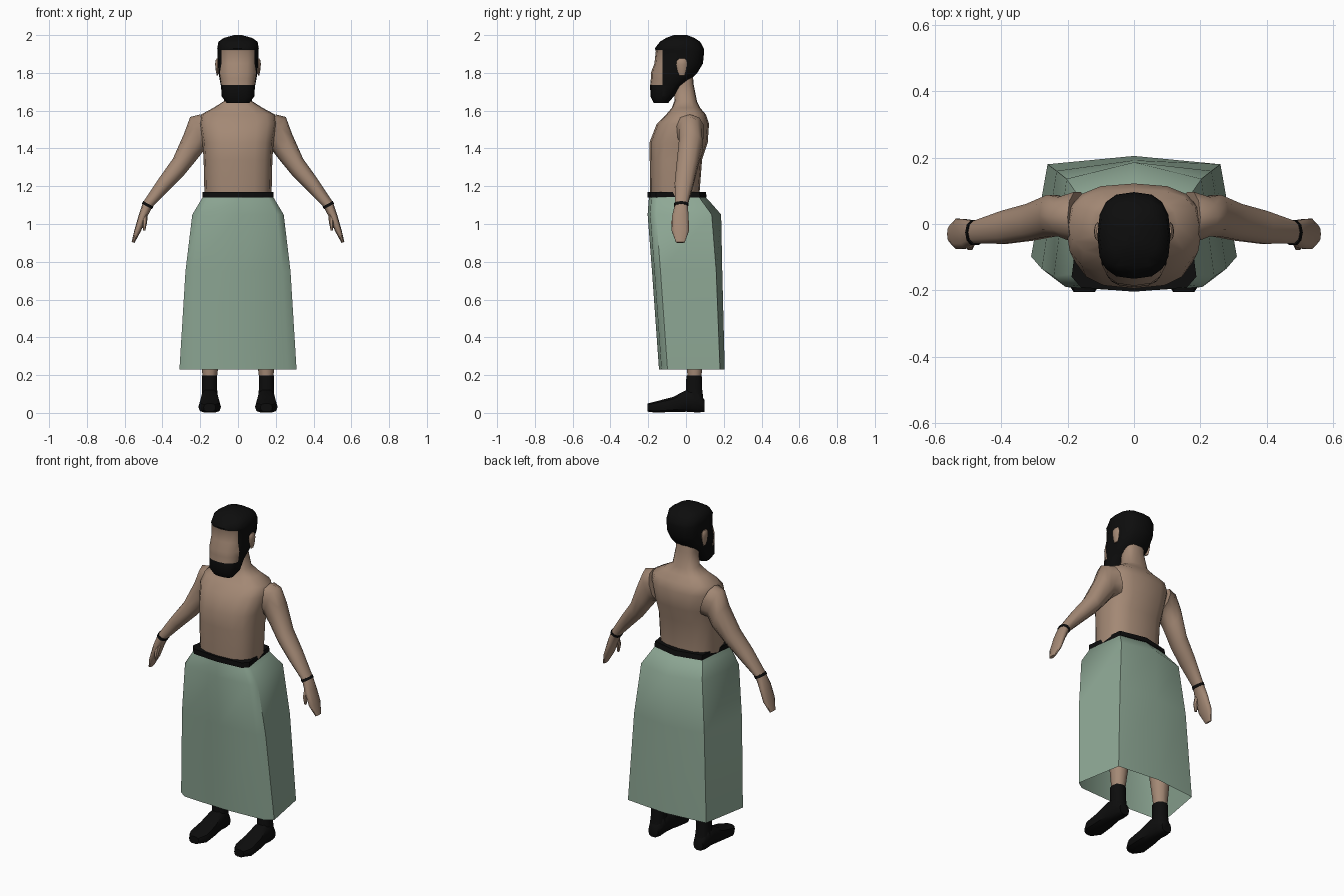
import bpy, bmesh, math
from mathutils import Vector


def material(name, rgb):
    m = bpy.data.materials.new(name)
    m.diffuse_color = (*rgb, 1)
    return m


SKIN = material("tan skin", (0.37, 0.25, 0.178))
BLACK = material("black", (0.004, 0.004, 0.004))
GREEN = material("sage cloth", (0.27, 0.39, 0.30))


def spow(v, p):
    return math.copysign(abs(v) ** p, v)


def ring(center, u, v, n=12, p=1.0):
    """Closed super-ellipse loop spanned by half axes u and v."""
    c, u, v = Vector(center), Vector(u), Vector(v)
    angles = [2 * math.pi * i / n for i in range(n)]
    return [c + u * spow(math.cos(a), p) + v * spow(math.sin(a), p) for a in angles]


def level(z, hw, yf, yb, n=16, p=0.75, x=0.0):
    return ring((x, (yf + yb) / 2, z), (hw, 0, 0), (0, (yb - yf) / 2, 0), n, p)


def loft(name, rings, mat, mirror=False, caps=True, angle=45, edit=None):
    bm = bmesh.new()
    loops = [[bm.verts.new(p) for p in r] for r in rings]
    for a, b in zip(loops, loops[1:]):
        n = len(a)
        for i in range(n):
            bm.faces.new((a[i], a[(i + 1) % n], b[(i + 1) % n], b[i]))
    if caps:
        bm.faces.new(loops[0][::-1])
        bm.faces.new(loops[-1])
    bmesh.ops.recalc_face_normals(bm, faces=bm.faces)
    if edit:
        edit(bm)
    me = bpy.data.meshes.new(name)
    bm.to_mesh(me)
    bm.free()
    ob = bpy.data.objects.new(name, me)
    bpy.context.collection.objects.link(ob)
    me.materials.append(mat)
    if edit:
        me.materials.append(SKIN)
    bpy.ops.object.select_all(action='DESELECT')
    ob.select_set(True)
    bpy.context.view_layer.objects.active = ob
    bpy.ops.object.shade_smooth_by_angle(angle=math.radians(angle))
    if mirror:
        ob.modifiers.new("mirror", 'MIRROR')
    return ob


# Torso and neck
loft("torso", [level(*r) for r in (
    (1.10, .170, -.185, .070), (1.17, .178, -.190, .072), (1.34, .182, -.192, .085),
    (1.43, .188, -.194, .115), (1.53, .205, -.155, .122), (1.58, .195, -.105, .105),
    (1.615, .130, -.075, .075), (1.65, .075, -.062, .058), (1.74, .062, -.062, .040),
    (1.82, .060, -.060, .035))], SKIN, angle=60)

# Arms: outer x,z / inner x,z / y centre / y half depth
ARM = ((.200, 1.580, .140, 1.400, .020, .080), (.253, 1.567, .180, 1.390, .022, .062),
       (.285, 1.480, .215, 1.345, .025, .066), (.345, 1.345, .285, 1.260, .005, .058),
       (.420, 1.240, .360, 1.185, -.010, .052), (.503, 1.115, .455, 1.088, -.025, .035),
       (.525, 1.050, .485, 1.030, -.030, .046), (.548, .970, .515, .960, -.030, .048),
       (.563, .905, .548, .900, -.030, .024))


def arm_ring(ox, oz, ix, iz, y, ry, grow=0.0):
    u = Vector(((ox - ix) / 2, 0, (oz - iz) / 2))
    u += u.normalized() * grow
    return ring(((ox + ix) / 2, y, (oz + iz) / 2), u, (0, ry + grow, 0), 10, .9)


loft("arm", [arm_ring(*r) for r in ARM], SKIN, True, angle=60)
loft("thumb", [ring((x, y, z), (a, 0, 0), (0, b, 0), 6) for x, y, z, a, b in (
    (.492, -.045, 1.06, .014, .018), (.494, -.066, 1.01, .013, .015),
    (.497, -.068, .965, .006, .008))], SKIN, True)

# Wrist bands
loft("wrist_band", [arm_ring(.500, 1.120, .450, 1.093, -.025, .036, .003),
                    arm_ring(.506, 1.106, .458, 1.080, -.026, .036, .003)], BLACK, True)


# Head with hair and beard; the face area is cut out and coloured by position
def cut_face(bm):
    for co, no in (((0, -.125, 0), (0, 1, 0)), ((0, 0, 1.735), (0, 0, 1)),
                   ((0, 0, 1.92), (0, 0, 1))):
        bmesh.ops.bisect_plane(bm, geom=bm.verts[:] + bm.edges[:] + bm.faces[:],
                               plane_co=co, plane_no=no)
    for f in bm.faces:
        c = f.calc_center_median()
        if c.y < -.125 and 1.735 < c.z < 1.92:
            f.material_index = 1


loft("head", [level(*r) for r in (
    (1.640, .060, -.170, -.095), (1.675, .086, -.188, -.065), (1.73, .090, -.190, -.020),
    (1.77, .098, -.186, .030), (1.80, .103, -.186, .060), (1.85, .106, -.167, .090),
    (1.915, .109, -.160, .096), (1.93, .110, -.165, .094), (1.965, .104, -.138, .075),
    (1.985, .075, -.105, .045), (2.0, .020, -.065, .005))], BLACK, angle=50, edit=cut_face)

# Ears
loft("ear", [level(z, .012 * s, -.03 - .022 * s, -.012 + .018 * s, 8, 1, .109)
             for z, s in ((1.785, .25), (1.81, .7), (1.845, 1), (1.865, .85), (1.875, .3))],
     SKIN, True)


# Skirt: ten-sided wrap, open at the bottom
def wrap(z, hw, yf, yb, drop):
    half = [(.84 * hw, yb - drop), (hw, yf + .045), (.85 * hw, yf + .013)]
    pts = [(0, yb)] + half + [(0, yf)] + [(-x, y) for x, y in reversed(half)]
    return [Vector((x, y, z)) for x, y in pts]


loft("skirt", [wrap(*r) for r in (
    (1.15, .183, -.195, .095, .030), (1.12, .200, -.198, .125, .040),
    (1.05, .242, -.203, .186, .050), (.75, .278, -.180, .192, .032),
    (.23, .310, -.143, .205, .025))], GREEN, caps=False, angle=50)

# Belt
loft("belt", [wrap(1.14, .188, -.204, .110, .035), wrap(1.17, .188, -.204, .105, .035)], BLACK)

# Legs
loft("leg", [level(z, r, .045 - r, .045 + r, 10, 1, x) for z, r, x in (
    (.17, .036, .150), (.35, .055, .145), (.60, .062, .130), (1.05, .085, .100))], SKIN, True)

# Boots: shaft rises along z, foot runs along y
loft("boot_shaft", [level(z, hw, yf, yb, 10, .85, .15) for z, hw, yf, yb in (
    (.06, .045, -.005, .096), (.12, .040, -.002, .088), (.198, .040, .0, .085))], BLACK, True)
loft("boot_foot", [ring((.15, y, (lo + hi) / 2), (hw, 0, 0), (0, 0, (hi - lo) / 2), 10, .7)
                   for y, hw, lo, hi in (
    (.098, .032, .004, .070), (.060, .045, 0, .125), (.005, .046, .004, .125),
    (-.07, .056, .004, .085), (-.16, .060, 0, .062), (-.205, .032, .006, .050))],
     BLACK, True)
